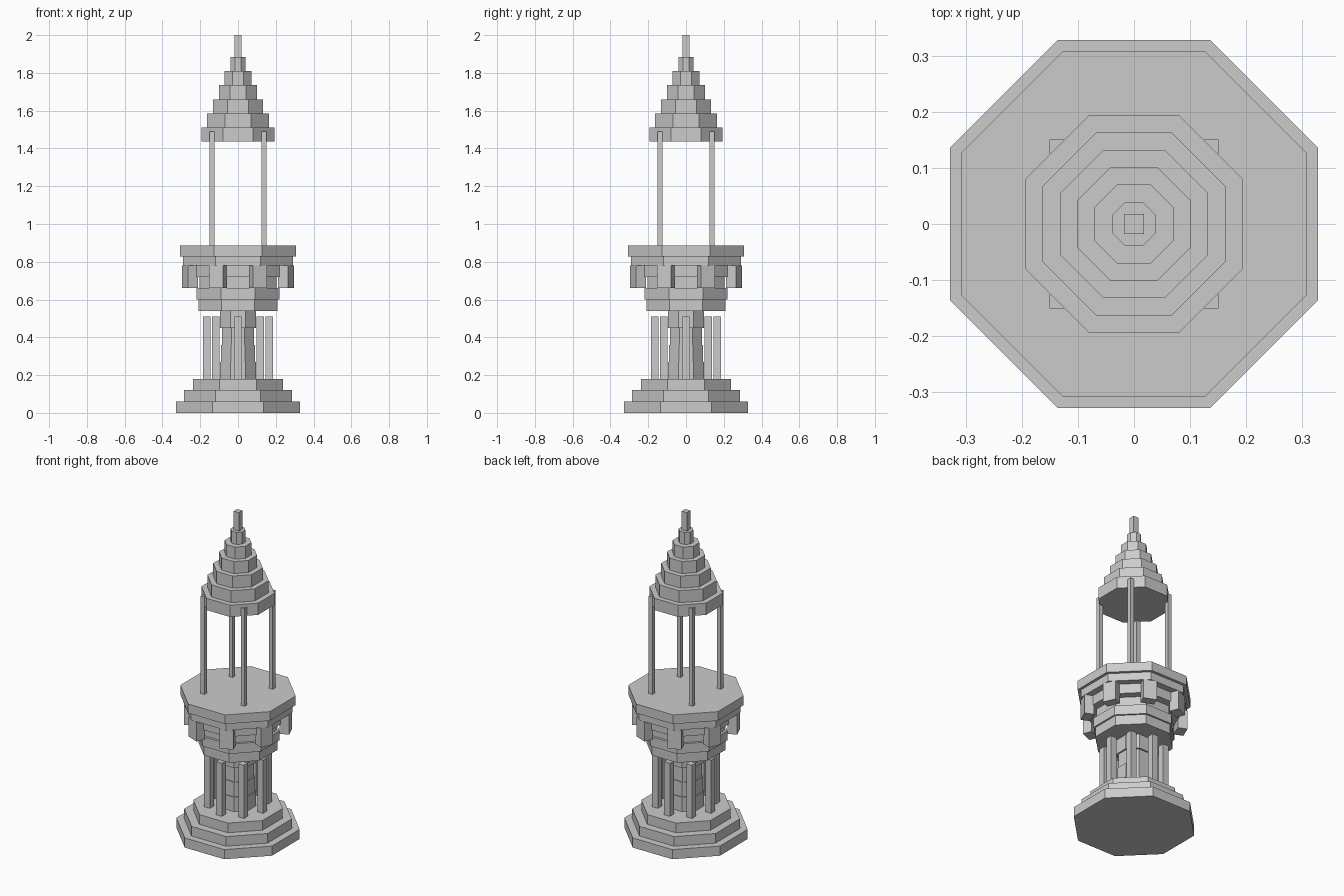
import bpy
import math

if "Cube" in bpy.data.objects:
    bpy.data.objects.remove(bpy.data.objects["Cube"])

stone = bpy.data.materials.new("grey_stone")
stone.diffuse_color = (0.6, 0.6, 0.6, 1)
stone.use_nodes = True
stone.node_tree.nodes["Principled BSDF"].inputs["Base Color"].default_value = stone.diffuse_color


def finish(name):
    ob = bpy.context.object
    ob.name = name
    ob.data.materials.append(stone)
    return ob


def octagon(name, apothem, z0, z1):
    """Eight-sided slab with flat sides facing the axes."""
    bpy.ops.mesh.primitive_cylinder_add(
        vertices=8, radius=apothem / math.cos(math.pi / 8), depth=z1 - z0,
        location=(0, 0, (z0 + z1) / 2), rotation=(0, 0, math.pi / 8))
    return finish(name)


def box(name, x, y, z0, z1, sx, sy, turn=0):
    bpy.ops.mesh.primitive_cube_add(
        size=1, location=(x, y, (z0 + z1) / 2), rotation=(0, 0, turn))
    ob = finish(name)
    ob.scale = (sx, sy, z1 - z0)
    return ob


def stack(name, z, steps):
    """Pile of octagon slabs given as (apothem, top height)."""
    for i, (apothem, top) in enumerate(steps):
        octagon(f"{name}_{i + 1}", apothem, z, top)
        z = top


# Stepped base, shaft and flaring gallery
stack("base_step", 0, [(0.328, 0.06), (0.286, 0.12), (0.238, 0.18)])
stack("shaft_drum", 0.18, [(0.095, 0.27), (0.09, 0.36), (0.085, 0.45), (0.095, 0.54)])
stack("gallery_tier", 0.54, [(0.21, 0.60), (0.22, 0.66), (0.205, 0.72),
                             (0.25, 0.78), (0.29, 0.828), (0.307, 0.885)])

# Eight square columns around the shaft
for i in range(8):
    a = i * math.pi / 4
    box(f"column_{i + 1}", 0.166 * math.cos(a), 0.166 * math.sin(a),
        0.18, 0.51, 0.039, 0.039)

# Brackets on the gallery corners
for i in range(8):
    a = (i + 0.5) * math.pi / 4
    box(f"bracket_{i + 1}", 0.275 * math.cos(a), 0.275 * math.sin(a),
        0.66, 0.78, 0.056, 0.08, a)

# Four posts carrying the roof
for sx in (-1, 1):
    for sy in (-1, 1):
        box("roof_post", sx * 0.1375, sy * 0.1375, 0.885, 1.49, 0.026, 0.026)

# Stepped spire and finial
stack("roof_tier", 1.437, [(0.194, 1.51), (0.163, 1.585), (0.132, 1.66),
                          (0.101, 1.735), (0.071, 1.81), (0.039, 1.885)])
box("finial", 0, 0, 1.885, 2.0, 0.035, 0.035)
